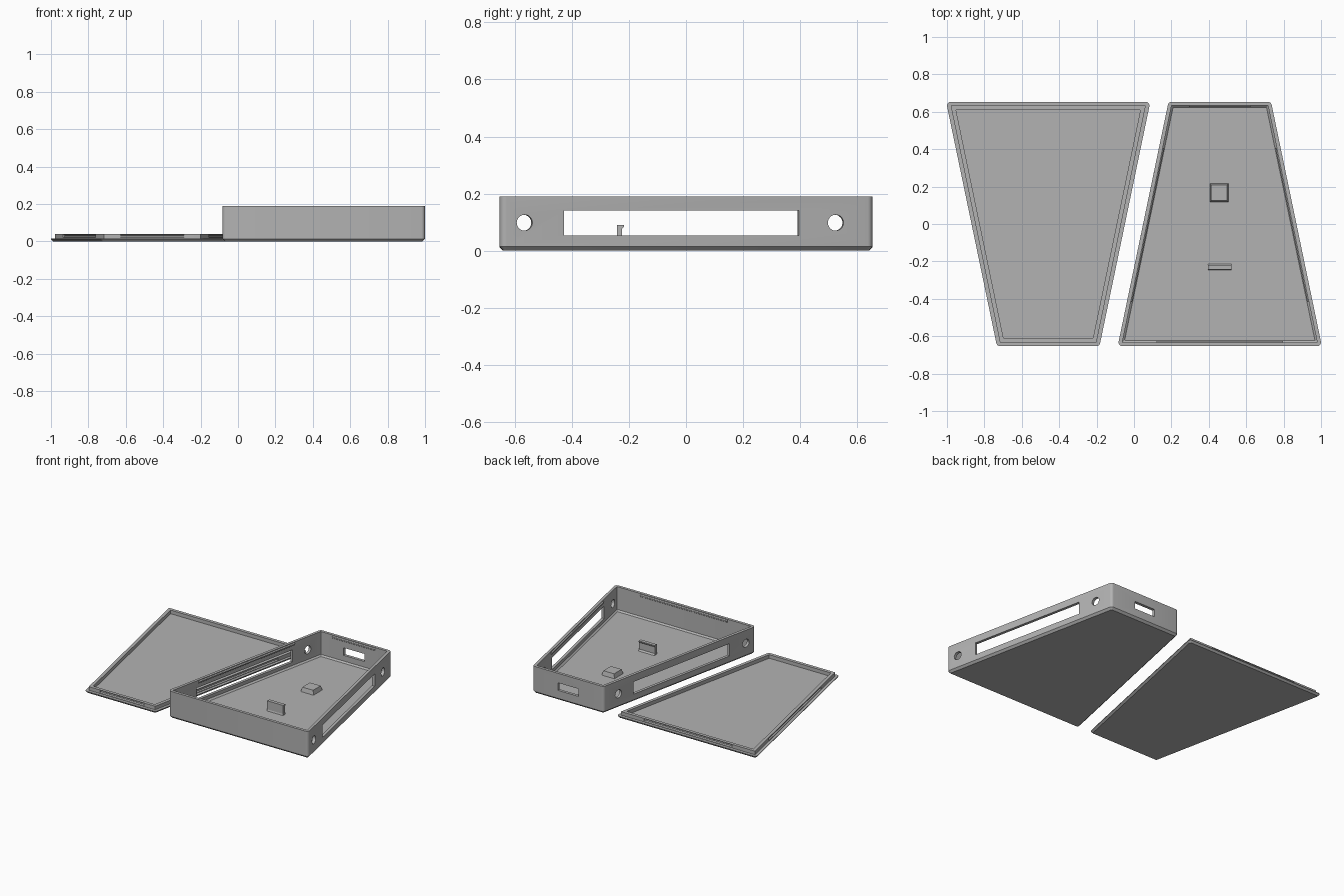
import bpy, bmesh, math
from mathutils import Matrix, Vector

if "Cube" in bpy.data.objects:
    bpy.data.objects.remove(bpy.data.objects["Cube"])

HALF_Y, MID_X, SLOPE = 0.653, 0.41, 0.208      # trapezoid outline
TILT = math.atan(SLOPE)
CENTRE = 0.4586

grey = bpy.data.materials.new("plain grey")
grey.diffuse_color = (0.45, 0.45, 0.45, 1)
grey.use_nodes = True
grey.node_tree.nodes["Principled BSDF"].inputs["Base Color"].default_value = grey.diffuse_color


def finish(bm, name):
    bmesh.ops.recalc_face_normals(bm, faces=bm.faces[:])
    mesh = bpy.data.meshes.new(name)
    bm.to_mesh(mesh)
    bm.free()
    mesh.materials.append(grey)
    ob = bpy.data.objects.new(name, mesh)
    bpy.context.collection.objects.link(ob)
    return ob


def outline(inset, z, steps=5):
    """Trapezoid with rounded corners, moved inward by inset."""
    r = max(0.02 - inset, 0.003)
    d = inset + r
    angles = [-math.pi / 2, TILT, math.pi / 2, math.pi - TILT, 1.5 * math.pi]
    pts = []
    for i, (sx, sy) in enumerate([(1, -1), (1, 1), (-1, 1), (-1, -1)]):
        y = sy * (HALF_Y - d)
        x = sx * (MID_X - SLOPE * y - d / math.cos(TILT))
        for k in range(steps + 1):
            a = angles[i] + (angles[i + 1] - angles[i]) * k / steps
            pts.append((x + r * math.cos(a), y + r * math.sin(a), z))
    return pts


def shell(name, profile):
    """Closed tray lofted through (inset, height) outlines."""
    bm = bmesh.new()
    rings = [[bm.verts.new(p) for p in outline(*s)] for s in profile]
    for a, b in zip(rings, rings[1:]):
        for i in range(len(a)):
            j = (i + 1) % len(a)
            bm.faces.new((a[i], a[j], b[j], b[i]))
    bm.faces.new(rings[0][::-1])
    bm.faces.new(rings[-1])
    return finish(bm, name)


def wall(side, inset=0.0):
    """Frame on a wall: x along it, y inward, z up."""
    along, inward, mid = {
        "front": ((1, 0), (0, 1), (0, -HALF_Y)),
        "back": ((1, 0), (0, -1), (0, HALF_Y)),
        "right": ((-math.sin(TILT), math.cos(TILT)), (-math.cos(TILT), -math.sin(TILT)), (MID_X, 0)),
        "left": ((math.sin(TILT), math.cos(TILT)), (math.cos(TILT), -math.sin(TILT)), (-MID_X, 0)),
    }[side]
    o = Vector(mid) + inset * Vector(inward)
    return Matrix(((along[0], inward[0], 0, o.x), (along[1], inward[1], 0, o.y),
                   (0, 0, 1, 0), (0, 0, 0, 1)))


def prism(name, profile, x0, x1, frame=Matrix()):
    """Extrude a (y, z) profile from x0 to x1 in the given frame."""
    bm = bmesh.new()
    ends = [[bm.verts.new(frame @ Vector((x, y, z))) for y, z in profile] for x in (x0, x1)]
    n = len(profile)
    for i in range(n):
        j = (i + 1) % n
        bm.faces.new((ends[0][i], ends[0][j], ends[1][j], ends[1][i]))
    bm.faces.new(ends[0][::-1])
    bm.faces.new(ends[1])
    return finish(bm, name)


def opening(side, x0, x1, z0, z1):
    return prism("cutter", [(-0.05, z0), (0.06, z0), (0.06, z1), (-0.05, z1)], x0, x1, wall(side))


def round_hole(side, s, z, r):
    bm = bmesh.new()
    bmesh.ops.create_cone(bm, cap_ends=True, segments=32, radius1=r, radius2=r, depth=0.11,
                          matrix=wall(side) @ Matrix.Translation((s, 0, z)) @ Matrix.Rotation(math.pi / 2, 4, 'X'))
    return finish(bm, "cutter")


def snap(name, side, half, z, back, depth):
    """Bar with a sloped nose, used for snap ridges and their grooves."""
    prof = [(-back, z - 0.009), (0, z - 0.009), (depth, z - 0.004),
            (depth, z + 0.004), (0, z + 0.009), (-back, z + 0.009)]
    return prism(name, prof, -half, half, wall(side, 0.02))


def cut(ob, cutters):
    bpy.context.view_layer.objects.active = ob
    for c in cutters:
        m = ob.modifiers.new("cut", 'BOOLEAN')
        m.operation, m.solver, m.object = 'DIFFERENCE', 'EXACT', c
        bpy.ops.object.modifier_apply(modifier=m.name)
        bpy.data.objects.remove(c)


SNAPS = {"front": 0.337, "back": 0.165, "left": 0.42, "right": 0.42}

# Case tray with chamfered base
case = shell("case", [(0.014, 0), (0, 0.014), (0, 0.19), (0.02, 0.19), (0.02, 0.03), (0.03, 0.02)])
cutters = [opening("back", -0.08, 0.08, 0.07, 0.123)]
for side in ("left", "right"):
    cutters.append(opening(side, -0.436, 0.404, 0.054, 0.14))
    cutters += [round_hole(side, s, 0.098, 0.028) for s in (-0.578, 0.536)]
cut(case, cutters)

# Snap ridges inside the case rim
case_parts = [case]
for side, half in SNAPS.items():
    case_parts.append(snap(side + "_snap_ridge", side, half, 0.176, 0.004, 0.007))

# Clip post with a hooked top and flared foot
case_parts.append(prism("clip_post", [(-0.246, 0.018), (-0.213, 0.018), (-0.224, 0.03), (-0.224, 0.077),
                                      (-0.218, 0.083), (-0.218, 0.09), (-0.242, 0.09), (-0.242, 0.03)],
                        -0.062, 0.062))

# Support block, slightly wider at its foot
bm = bmesh.new()
bmesh.ops.create_cube(bm, size=1, matrix=Matrix.Translation((-0.004, 0.167, 0.034)) @ Matrix.Diagonal((0.1, 0.1, 0.032, 1)))
for v in bm.verts:
    if v.co.z > 0.034:
        v.co.x = -0.004 + (v.co.x + 0.004) * 0.84
        v.co.y = 0.167 + (v.co.y - 0.167) * 0.84
case_parts.append(finish(bm, "support_block"))
for ob in case_parts:
    ob.location.x = CENTRE

# Lid with raised lip and snap grooves, turned end for end beside the case
lid = shell("lid", [(0.012, 0), (0, 0.012), (0, 0.016), (0.02, 0.016), (0.02, 0.041), (0.043, 0.041), (0.043, 0.016)])
cut(lid, [snap("cutter", side, half + 0.005, 0.029, 0.004, 0.008) for side, half in SNAPS.items()])
lid.rotation_euler.z = math.pi
lid.location.x = -CENTRE

# Smooth the rounded corners and holes, keep real edges sharp
for ob in (case, lid):
    bpy.ops.object.select_all(action='DESELECT')
    ob.select_set(True)
    bpy.context.view_layer.objects.active = ob
    bpy.ops.object.shade_smooth_by_angle(angle=math.radians(30))
